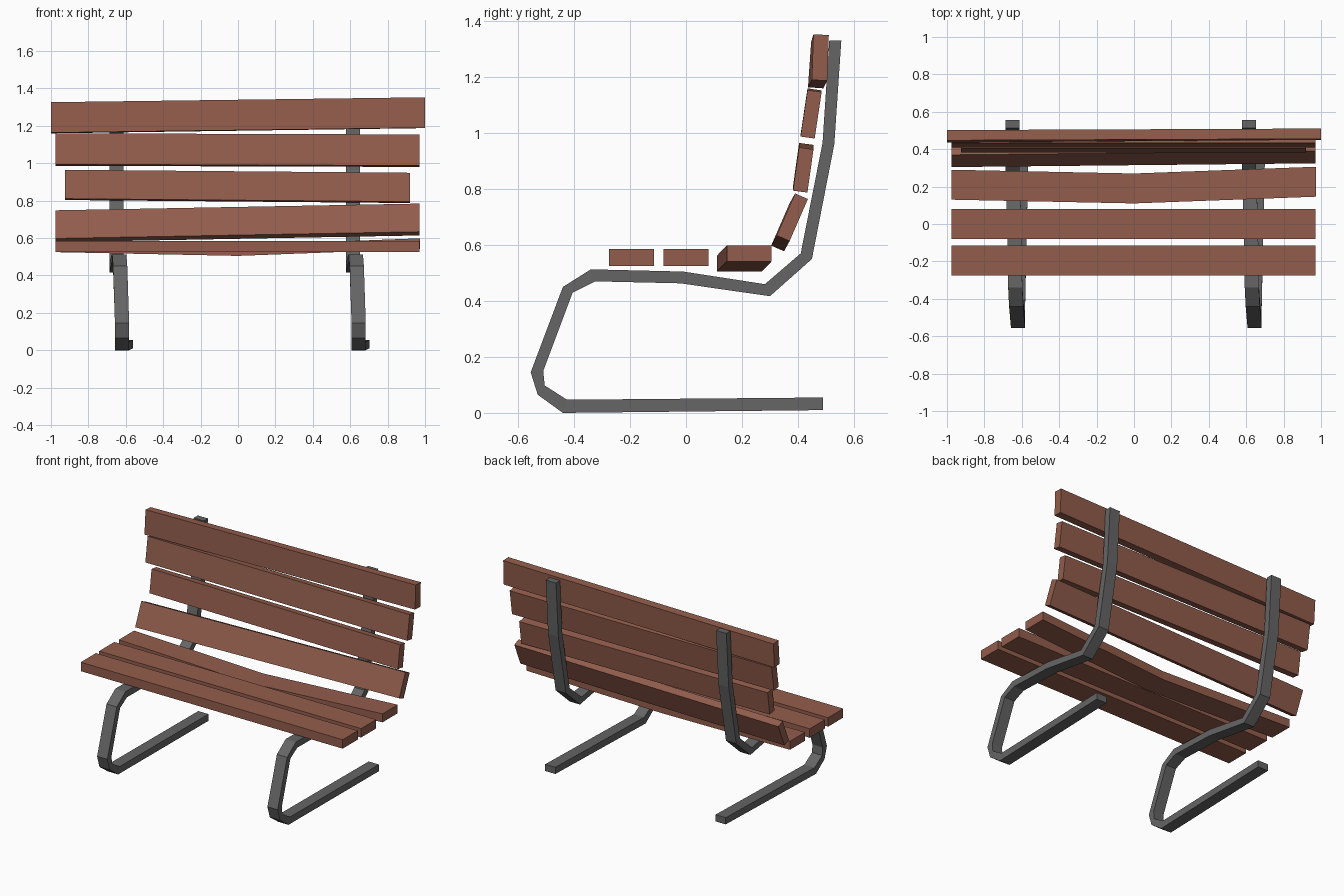
import bpy
import bmesh
from math import radians, cos, sin

cube = bpy.data.objects.get("Cube")
if cube:
    bpy.data.objects.remove(cube, do_unlink=True)


def material(name, rgb):
    mat = bpy.data.materials.new(name)
    mat.use_nodes = True
    mat.diffuse_color = (*rgb, 1)
    mat.node_tree.nodes["Principled BSDF"].inputs["Base Color"].default_value = (*rgb, 1)
    return mat


wood = material("red_brown_wood", (0.29, 0.11, 0.072))
metal = material("dark_grey_metal", (0.13, 0.13, 0.13))


def loft(name, sections, mat):
    """Bridge a row of four-cornered sections and cap both ends."""
    bm = bmesh.new()
    rings = [[bm.verts.new(p) for p in section] for section in sections]
    for a, b in zip(rings, rings[1:]):
        for i in range(4):
            j = (i + 1) % 4
            bm.faces.new((a[i], a[j], b[j], b[i]))
    bm.faces.new(rings[0])
    bm.faces.new(rings[-1])
    bmesh.ops.recalc_face_normals(bm, faces=bm.faces)
    mesh = bpy.data.meshes.new(name)
    bm.to_mesh(mesh)
    bm.free()
    mesh.materials.append(mat)
    obj = bpy.data.objects.new(name, mesh)
    bpy.context.collection.objects.link(obj)
    return obj


def plank(name, width, thick, stations):
    """Board along x; each station is x, y, z of its centre and its tilt."""
    sections = []
    for x, y, z, tilt in stations:
        c, s = cos(radians(tilt)), sin(radians(tilt))
        corners = [(-1, -1), (1, -1), (1, 1), (-1, 1)]
        sections.append([(x, y + (u * width * c - v * thick * s) / 2,
                          z + (u * width * s + v * thick * c) / 2) for u, v in corners])
    return loft(name, sections, wood)


# Seat boards, the rear one sagging in the middle
for name, y in (("seat_plank_front", -0.195), ("seat_plank_middle", 0)):
    plank(name, 0.16, 0.06, [(-0.975, y, 0.555, 0), (0.97, y, 0.555, 0)])
plank("seat_plank_rear", 0.16, 0.057,
      [(-0.975, 0.21, 0.553, 0), (0, 0.19, 0.533, 0), (0.972, 0.226, 0.57, 0)])

# Back boards, each slightly crooked
plank("back_plank_lowest", 0.164, 0.05, [(-0.977, 0.36, 0.663, 66.5), (0.97, 0.38, 0.699, 66.5)])
plank("back_plank_lower", 0.156, 0.052, [(-0.925, 0.419, 0.884, 82), (0.92, 0.419, 0.868, 82)])
plank("back_plank_upper", 0.168, 0.051, [(-0.975, 0.447, 1.073, 81.5), (0.97, 0.447, 1.067, 81.5)])
plank("back_plank_top", 0.163, 0.055, [(-1, 0.469, 1.243, 86), (1, 0.48, 1.27, 88)])

# Bent bar frame: x offset, then outer y, z and inner y, z
profile = [
    (0.05, 0.49, 0.01, 0.49, 0.055),
    (0.03, -0.44, 0.0, -0.425, 0.047),
    (0.03, -0.53, 0.065, -0.505, 0.098),
    (0.03, -0.555, 0.145, -0.51, 0.15),
    (0.02, -0.44, 0.45, -0.405, 0.43),
    (0.015, -0.34, 0.513, -0.325, 0.47),
    (0.01, -0.01, 0.505, -0.02, 0.463),
    (0, 0.282, 0.46, 0.3, 0.417),
    (0, 0.41, 0.57, 0.45, 0.55),
    (0, 0.488, 0.965, 0.53, 0.96),
    (0, 0.512, 1.33, 0.555, 1.33),
]
half = 0.038
for name, x in (("right_frame", -0.65), ("left_frame", 0.615)):
    loft(name, [[(x + dx - half, y1, z1), (x + dx + half, y1, z1),
                 (x + dx + half, y2, z2), (x + dx - half, y2, z2)]
                for dx, y1, z1, y2, z2 in profile], metal)
